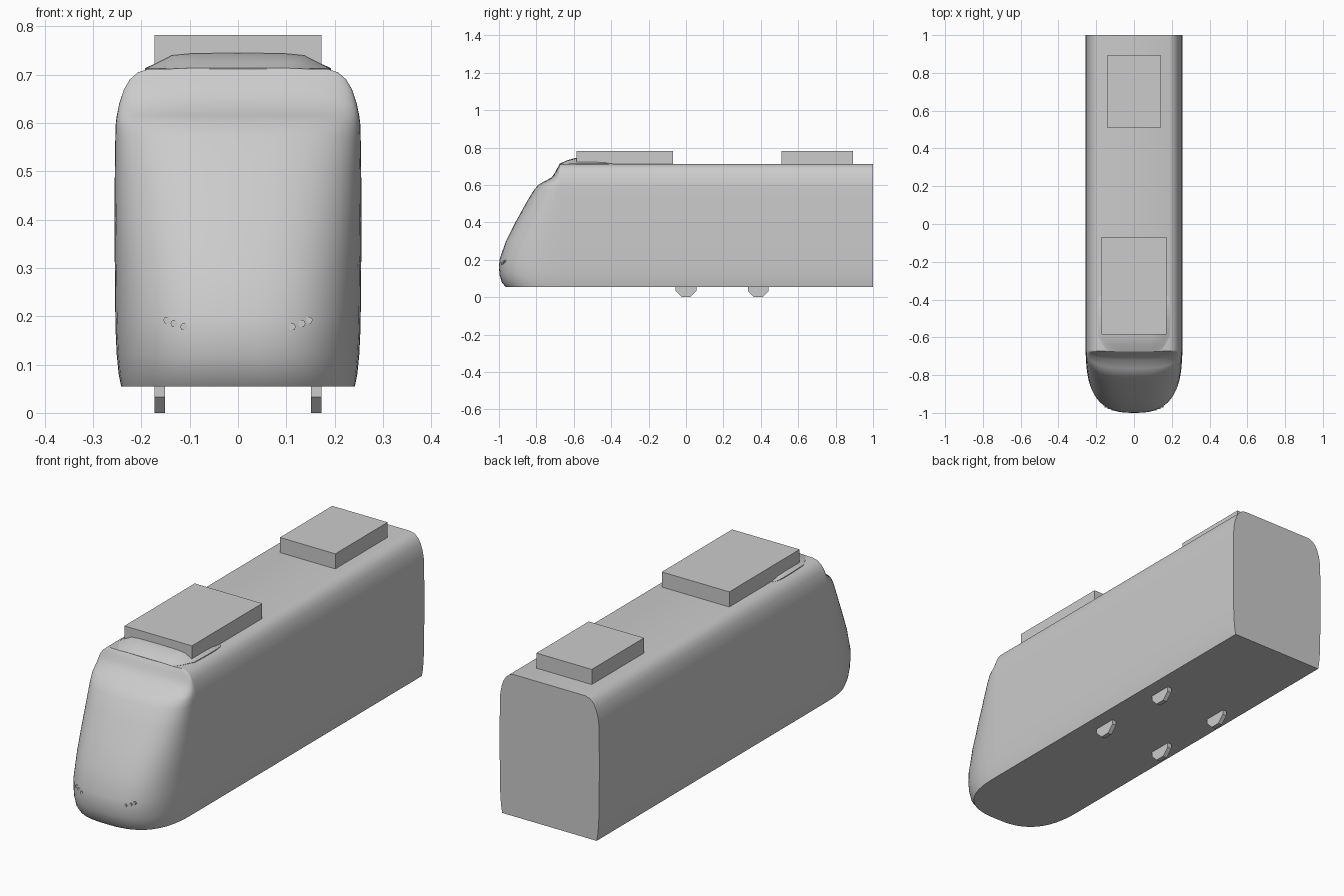
import bpy, bmesh, math

cube = bpy.data.objects.get("Cube")
if cube:
    bpy.data.objects.remove(cube, do_unlink=True)

GREY = (0.6, 0.6, 0.6, 1)
grey = bpy.data.materials.new("plain grey")
grey.use_nodes = True
grey.diffuse_color = GREY
grey.node_tree.nodes["Principled BSDF"].inputs["Base Color"].default_value = GREY

# Height, half width of the shell, and how far forward the nose reaches
STATIONS = [
    (0.055, 0.242, -0.965), (0.08, 0.247, -0.985), (0.12, 0.251, -0.997),
    (0.16, 0.253, -1.0), (0.20, 0.254, -0.997), (0.30, 0.255, -0.963),
    (0.40, 0.256, -0.912), (0.50, 0.255, -0.857), (0.57, 0.254, -0.815),
    (0.60, 0.253, -0.79), (0.615, 0.251, -0.765), (0.64, 0.246, -0.718),
    (0.67, 0.236, -0.698), (0.69, 0.224, -0.688), (0.705, 0.207, -0.68),
    (0.712, 0.185, -0.675),
]
NOSE_BACK, TAIL = -0.67, 1.0
ROOF = STATIONS[-1][0]
ROUNDNESS = 2.7


def loft(name, rings, closed, smooth=True):
    """Skin a list of equal-length rings and cap both ends."""
    bm = bmesh.new()
    rows = [[bm.verts.new(p) for p in ring] for ring in rings]
    n = len(rows[0])
    for a, b in zip(rows, rows[1:]):
        for i in range(n if closed else n - 1):
            j = (i + 1) % n
            bm.faces.new((a[i], a[j], b[j], b[i]))
    bm.faces.new(rows[0])
    bm.faces.new(rows[-1])
    bmesh.ops.recalc_face_normals(bm, faces=bm.faces)
    mesh = bpy.data.meshes.new(name)
    bm.to_mesh(mesh)
    bm.free()
    mesh.materials.append(grey)
    obj = bpy.data.objects.new(name, mesh)
    bpy.context.collection.objects.link(obj)
    if smooth:
        bpy.ops.object.select_all(action='DESELECT')
        obj.select_set(True)
        bpy.context.view_layer.objects.active = obj
        bpy.ops.object.shade_smooth_by_angle(angle=math.radians(40))
    return obj


def box(name, half_width, y0, y1, z0, z1):
    outline = [(-half_width, z0), (half_width, z0), (half_width, z1), (-half_width, z1)]
    return loft(name, [[(x, y, z) for x, z in outline] for y in (y0, y1)], True, False)


def disc(name, centre, radius, sides, axis, depth, turn=0):
    """Low-poly disc lying along the x or y axis."""
    rings = []
    for off in (-depth / 2, depth / 2):
        ring = []
        for i in range(sides):
            a = turn + math.tau * i / sides
            u, v = radius * math.cos(a), radius * math.sin(a)
            local = (off, u, v) if axis == 'x' else (u, off, v)
            ring.append(tuple(c + d for c, d in zip(centre, local)))
        rings.append(ring)
    return loft(name, rings, True, False)


def nose_slice(z, w, front, steps=32):
    depth = NOSE_BACK - front
    ring = []
    for i in range(steps + 1):
        a = math.pi * i / steps
        c, s = math.cos(a), max(0.0, math.sin(a))
        x = math.copysign(abs(c) ** (2 / ROUNDNESS), c) * w
        ring.append((x, NOSE_BACK - depth * s ** (2 / ROUNDNESS), z))
    return ring


def nose_y(x, z):
    """Forward surface of the nose at a given x and z."""
    for (z0, w0, f0), (z1, w1, f1) in zip(STATIONS, STATIONS[1:]):
        if z0 <= z <= z1:
            t = (z - z0) / (z1 - z0)
            w, front = w0 + t * (w1 - w0), f0 + t * (f1 - f0)
            reach = (1 - (abs(x) / w) ** ROUNDNESS) ** (1 / ROUNDNESS)
            return NOSE_BACK - (NOSE_BACK - front) * reach


# Carriage shell
section = [(w, z) for z, w, _ in STATIONS]
section += [(-w, z) for w, z in reversed(section)]
loft("carriage_body", [[(x, y, z) for x, z in section] for y in (NOSE_BACK, TAIL)], True)

# Sloping rounded cab
loft("cab_nose", [nose_slice(*s) for s in STATIONS], False)

# Low fairing ahead of the front roof unit
fairing = []
for y, half, height in [(-0.675, 0.14, 0.002), (-0.64, 0.165, 0.018), (-0.59, 0.19, 0.033),
                        (-0.50, 0.193, 0.031), (-0.44, 0.193, 0.026), (-0.40, 0.19, 0.01),
                        (-0.38, 0.18, 0.001)]:
    side = [(1, -0.1), (1, 0.05), (0.87, 0.4), (0.72, 0.85), (0.5, 0.97)]
    arch = side + [(0, 1)] + [(-u, v) for u, v in reversed(side)]
    fairing.append([(u * half, y, ROOF + v * height) for u, v in arch])
loft("roof_fairing", fairing, True)

# Roof equipment
box("front_roof_unit", 0.173, -0.585, -0.07, ROOF - 0.005, 0.782)
box("rear_roof_unit", 0.142, 0.51, 0.893, ROOF - 0.005, 0.782)

# Wheels and headlights, mirrored left and right
for side, sign in (("left", 1), ("right", -1)):
    for place, y in (("front", 0.0), ("rear", 0.386)):
        disc(f"{place}_{side}_wheel", (sign * 0.162, y, 0.0555), 0.06, 8, 'x', 0.021, math.pi / 8)
    for i, (x, z) in enumerate([(0.112, 0.178), (0.132, 0.185), (0.147, 0.192)]):
        disc(f"{side}_headlight_{i + 1}", (sign * x, nose_y(x, z) + 0.003, z), 0.008, 6, 'y', 0.012)
